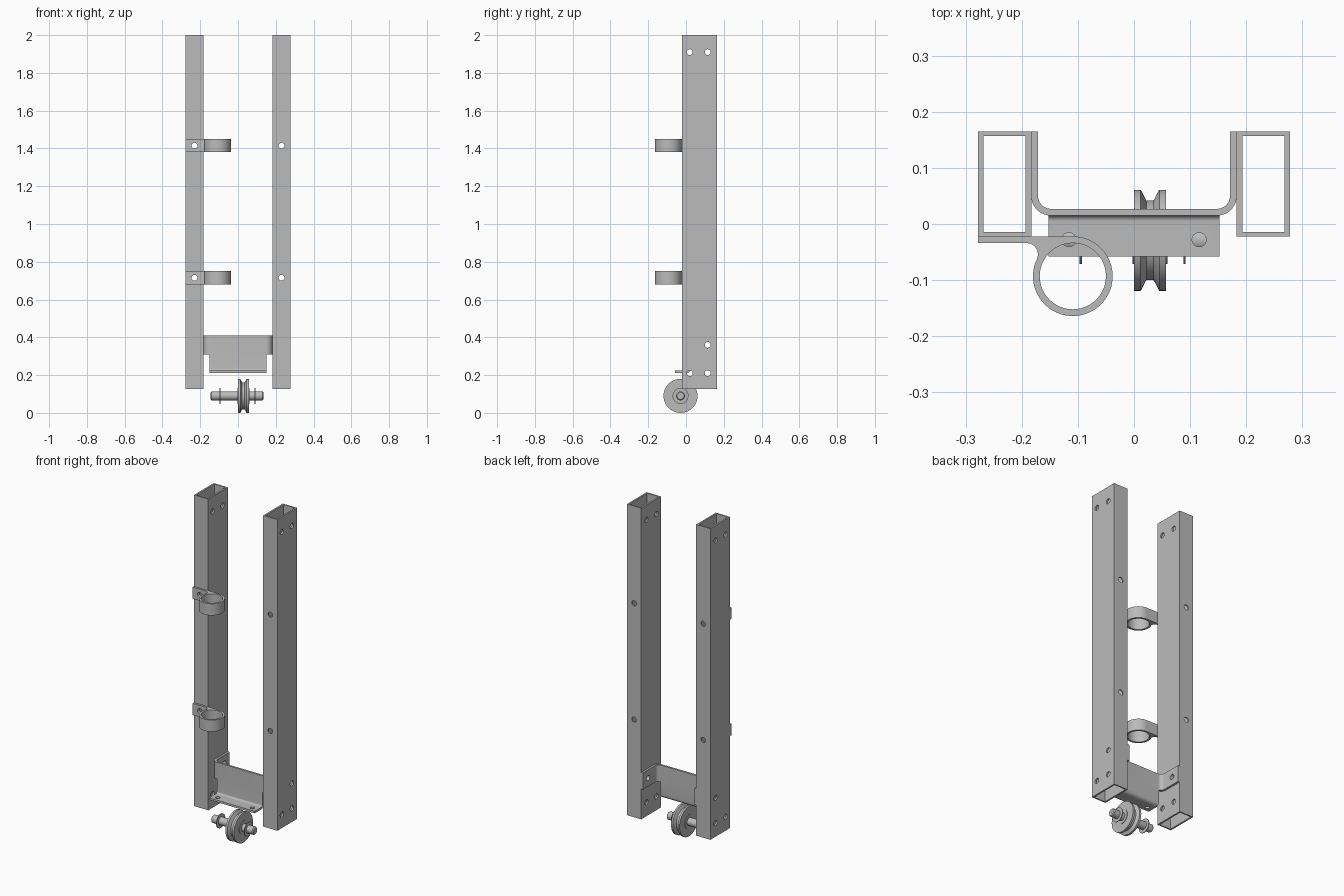
import bpy
import bmesh
from math import sin, cos, pi, radians
from mathutils import Matrix, Vector

cube = bpy.data.objects.get("Cube")
if cube:
    bpy.data.objects.remove(cube, do_unlink=True)

steel = bpy.data.materials.new("steel grey")
steel.use_nodes = True
grey = (0.5, 0.5, 0.5, 1)
steel.diffuse_color = grey
steel.node_tree.nodes["Principled BSDF"].inputs["Base Color"].default_value = grey


def arc(cx, cy, r, start, end, n=12):
    """Points along an arc, angles in degrees."""
    angles = [radians(start + (end - start) * i / n) for i in range(n + 1)]
    return [(cx + r * cos(a), cy + r * sin(a)) for a in angles]


def circle(cx, cy, r, n=48):
    return arc(cx, cy, r, 0, 360, n)[:-1]


def rect(x0, x1, y0, y1):
    return [(x0, y0), (x1, y0), (x1, y1), (x0, y1)]


def finish(name, bm):
    bmesh.ops.recalc_face_normals(bm, faces=bm.faces)
    mesh = bpy.data.meshes.new(name)
    bm.to_mesh(mesh)
    bm.free()
    mesh.materials.append(steel)
    obj = bpy.data.objects.new(name, mesh)
    bpy.context.collection.objects.link(obj)
    return obj


def smooth(obj):
    bpy.ops.object.select_all(action='DESELECT')
    obj.select_set(True)
    bpy.context.view_layer.objects.active = obj
    bpy.ops.object.shade_smooth_by_angle(angle=radians(30))


def prism(name, loops, lo, hi, along_x=False):
    """Extrude an outline with holes along z, or a (y, z) outline along x."""
    bm = bmesh.new()
    edges = []
    for loop in loops:
        vs = [bm.verts.new((lo, a, b) if along_x else (a, b, lo)) for a, b in loop]
        edges += [bm.edges.new((v, vs[i - 1])) for i, v in enumerate(vs)]
    bmesh.ops.triangle_fill(bm, edges=edges, use_beauty=True)
    grown = bmesh.ops.extrude_face_region(bm, geom=bm.faces[:], use_keep_orig=True)
    new = [g for g in grown["geom"] if isinstance(g, bmesh.types.BMVert)]
    step = Vector((hi - lo, 0, 0) if along_x else (0, 0, hi - lo))
    bmesh.ops.translate(bm, verts=new, vec=step)
    return finish(name, bm)


def drill(obj, holes, r):
    """Cut round holes, each given as (centre, axis, length)."""
    bm = bmesh.new()
    for centre, axis, length in holes:
        turn = Vector(axis).to_track_quat('Z', 'Y').to_matrix().to_4x4()
        bmesh.ops.create_cone(bm, cap_ends=True, segments=24, radius1=r, radius2=r,
                              depth=length, matrix=Matrix.Translation(centre) @ turn)
    cutter = finish("hole_cutter", bm)
    cutter.hide_render = True
    mod = obj.modifiers.new("holes", 'BOOLEAN')
    mod.operation = 'DIFFERENCE'
    mod.solver = 'EXACT'
    mod.object = cutter
    bpy.context.view_layer.objects.active = obj
    bpy.ops.object.modifier_apply(modifier=mod.name)
    bpy.data.objects.remove(cutter, do_unlink=True)


def lathe(name, profile, n=64):
    """Spin a closed (x, radius) profile about the axle line."""
    bm = bmesh.new()
    rings = []
    for i in range(n):
        a = 2 * pi * i / n
        rings.append([bm.verts.new((x, AXLE_Y + r * cos(a), AXLE_Z + r * sin(a)))
                      for x, r in profile])
    m = len(profile)
    for i in range(n):
        p, q = rings[i - 1], rings[i]
        for j in range(m):
            k = (j + 1) % m
            bm.faces.new((p[j], p[k], q[k], q[j]))
    obj = finish(name, bm)
    smooth(obj)
    return obj


AXLE_Y, AXLE_Z = -0.029, 0.09
HOLE = 0.0155
BACK, FRONT = 0.165, -0.022
CLAMP_Z = (0.715, 1.415)
WALL = 0.01

# Hollow rectangular uprights with cross holes
for name, side in (("left_upright", 1), ("right_upright", -1)):
    mid = side * 0.2305
    half = 0.0475
    outer = rect(mid - half, mid + half, FRONT, BACK)
    inner = rect(mid - half + WALL, mid + half - WALL, FRONT + WALL * 0.8, BACK - WALL * 0.8)
    tube = prism(name, [outer, inner], 0.127, 2.0)
    holes = [((mid, y, z), (1, 0, 0), 0.2)
             for y, z in ((0.02, 1.91), (0.115, 1.91), (0.115, 0.36), (0.02, 0.21), (0.115, 0.21))]
    holes += [((mid, 0.07, z), (0, 1, 0), 0.4) for z in CLAMP_Z]
    drill(tube, holes, HOLE)
    smooth(tube)

# Ring clamps with a flat strap bolted to the right upright
cx, cy, R, fillet = -0.109, -0.093, 0.071, 0.02
strap_front = FRONT - 0.012
fy = strap_front - fillet
fx = cx - ((R + fillet) ** 2 - (fy - cy) ** 2) ** 0.5
outline = [(-0.278, strap_front), (-0.278, FRONT)]
outline += arc(cx, cy, R, 90, -205, 56)
outline += arc(fx, fy, fillet, -25, 90, 8)[1:]
for name, z in zip(("lower_ring_clamp", "upper_ring_clamp"), CLAMP_Z):
    clamp = prism(name, [outline, circle(cx, cy, 0.059)], z - 0.035, z + 0.035)
    drill(clamp, [((-0.2305, FRONT, z), (0, 1, 0), 0.08)], HOLE)
    smooth(clamp)

# U-shaped bracket between the uprights
bend_x, bend_y = 0.148, 0.05
outside = arc(bend_x, bend_y, 0.035, 0, -90)
inside = arc(bend_x, bend_y, 0.023, -90, 0)
half_out = [(0.183, BACK)] + outside
half_in = inside + [(0.171, BACK)]
u_shape = half_out + [(-x, y) for x, y in reversed(half_out)]
u_shape += [(-x, y) for x, y in reversed(half_in)] + half_in
bracket = prism("bracket_saddle", [u_shape], 0.31, 0.41)
drill(bracket, [((0, 0.115, 0.36), (1, 0, 0), 0.5)], HOLE)
smooth(bracket)

# Lower bracket plate, bent forward into a drilled shelf
shelf = [(0.027, 0.31)] + arc(0.005, 0.234, 0.022, 0, -90, 8)
shelf += [(-0.058, 0.212), (-0.058, 0.224)]
shelf += arc(0.005, 0.234, 0.01, -90, 0, 8) + [(0.015, 0.31)]
plate = prism("bracket_shelf", [shelf], -0.152, 0.152, along_x=True)
drill(plate, [((x, -0.028, 0.218), (0, 0, 1), 0.05) for x in (-0.116, 0.116)], 0.0125)
smooth(plate)

# Grooved pulley wheel with a raised hub
lathe("pulley_wheel", [(0.0, 0.02), (0.0, 0.09), (0.012, 0.09), (0.022, 0.071),
                       (0.035, 0.071), (0.045, 0.09), (0.057, 0.09), (0.057, 0.02)])
lathe("pulley_hub", [(-0.003, 0.02), (-0.003, 0.042), (0.06, 0.042), (0.06, 0.02)])

# Axle with chamfered ends
r = 0.0235
lathe("axle", [(-0.145, 0.001), (-0.145, r - 0.005), (-0.14, r), (0.13, r),
               (0.135, r - 0.005), (0.135, 0.001)], 32)

# Thin retaining washers
for name, x in (("right_washer", -0.095), ("left_washer", 0.09)):
    lathe(name, [(x - 0.002, 0.02), (x - 0.002, 0.042), (x + 0.002, 0.042), (x + 0.002, 0.02)], 48)
